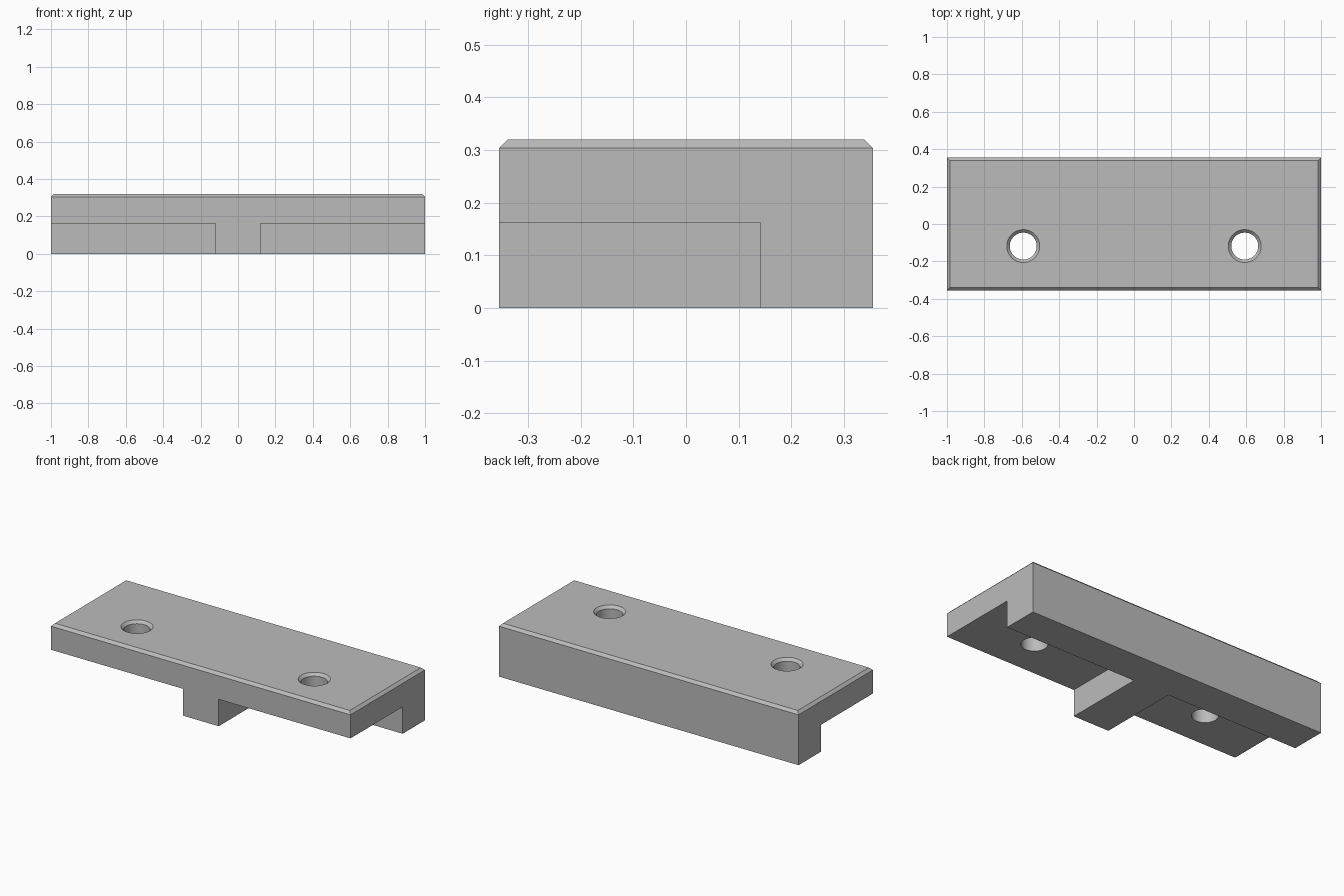
import bpy, bmesh, math
from mathutils import Matrix

HALF_X, HALF_Y, HEIGHT = 1.0, 0.355, 0.32
CHAMFER = 0.016
PLATE_BOTTOM = 0.162      # underside of the plate
RAIL_FRONT = 0.142        # front face of the rear rail
RIB_HALF = 0.12           # half width of the centre rib
HOLE_X, HOLE_Y, HOLE_R = 0.592, -0.118, 0.072
OVER = 0.1                # cutter overshoot

if "Cube" in bpy.data.objects:
    bpy.data.objects.remove(bpy.data.objects["Cube"], do_unlink=True)

grey = bpy.data.materials.new("plain grey")
grey.use_nodes = True
colour = (0.5, 0.5, 0.5, 1)
grey.diffuse_color = colour
grey.node_tree.nodes["Principled BSDF"].inputs["Base Color"].default_value = colour


def make_object(name, bm):
    bmesh.ops.recalc_face_normals(bm, faces=bm.faces)
    mesh = bpy.data.meshes.new(name)
    bm.to_mesh(mesh)
    bm.free()
    mesh.materials.append(grey)
    obj = bpy.data.objects.new(name, mesh)
    bpy.context.collection.objects.link(obj)
    return obj


def box(low, high):
    bm = bmesh.new()
    bmesh.ops.create_cube(bm, size=1)
    for v in bm.verts:
        v.co = [h if c > 0 else l for c, l, h in zip(v.co, low, high)]
    return bm


def cone(bm, r_low, r_high, z_low, z_high, x):
    place = Matrix.Translation((x, HOLE_Y, (z_low + z_high) / 2))
    bmesh.ops.create_cone(bm, cap_ends=True, segments=64, radius1=r_low,
                          radius2=r_high, depth=z_high - z_low, matrix=place)


def cut(target, bm):
    cutter = make_object("cutter", bm)
    cutter.hide_render = True
    mod = target.modifiers.new("cut", "BOOLEAN")
    mod.operation, mod.solver, mod.object = "DIFFERENCE", "EXACT", cutter
    bpy.ops.object.modifier_apply(modifier=mod.name)
    bpy.data.objects.remove(cutter, do_unlink=True)


# Block with a chamfered top rim
bm = box((-HALF_X, -HALF_Y, 0), (HALF_X, HALF_Y, HEIGHT))
rim = [e for e in bm.edges if all(v.co.z > HEIGHT / 2 for v in e.verts)]
bmesh.ops.bevel(bm, geom=rim, offset=CHAMFER, segments=1, affect="EDGES")
plate = make_object("mounting_plate", bm)
bpy.context.view_layer.objects.active = plate
plate.select_set(True)

for side in (-1, 1):
    # Underside pocket, leaving the rear rail and the centre rib
    xs = sorted((side * RIB_HALF, side * (HALF_X + OVER)))
    cut(plate, box((xs[0], -HALF_Y - OVER, -OVER), (xs[1], RAIL_FRONT, PLATE_BOTTOM)))
    # Through hole and its countersink
    hole, sink = bmesh.new(), bmesh.new()
    cone(hole, HOLE_R, HOLE_R, 0, HEIGHT + OVER, side * HOLE_X)
    cut(plate, hole)
    cone(sink, HOLE_R, HOLE_R + 2 * CHAMFER, HEIGHT - CHAMFER, HEIGHT + CHAMFER, side * HOLE_X)
    cut(plate, sink)

# Smooth hole walls, crisp edges elsewhere
bpy.ops.object.shade_smooth_by_angle(angle=math.radians(30))
